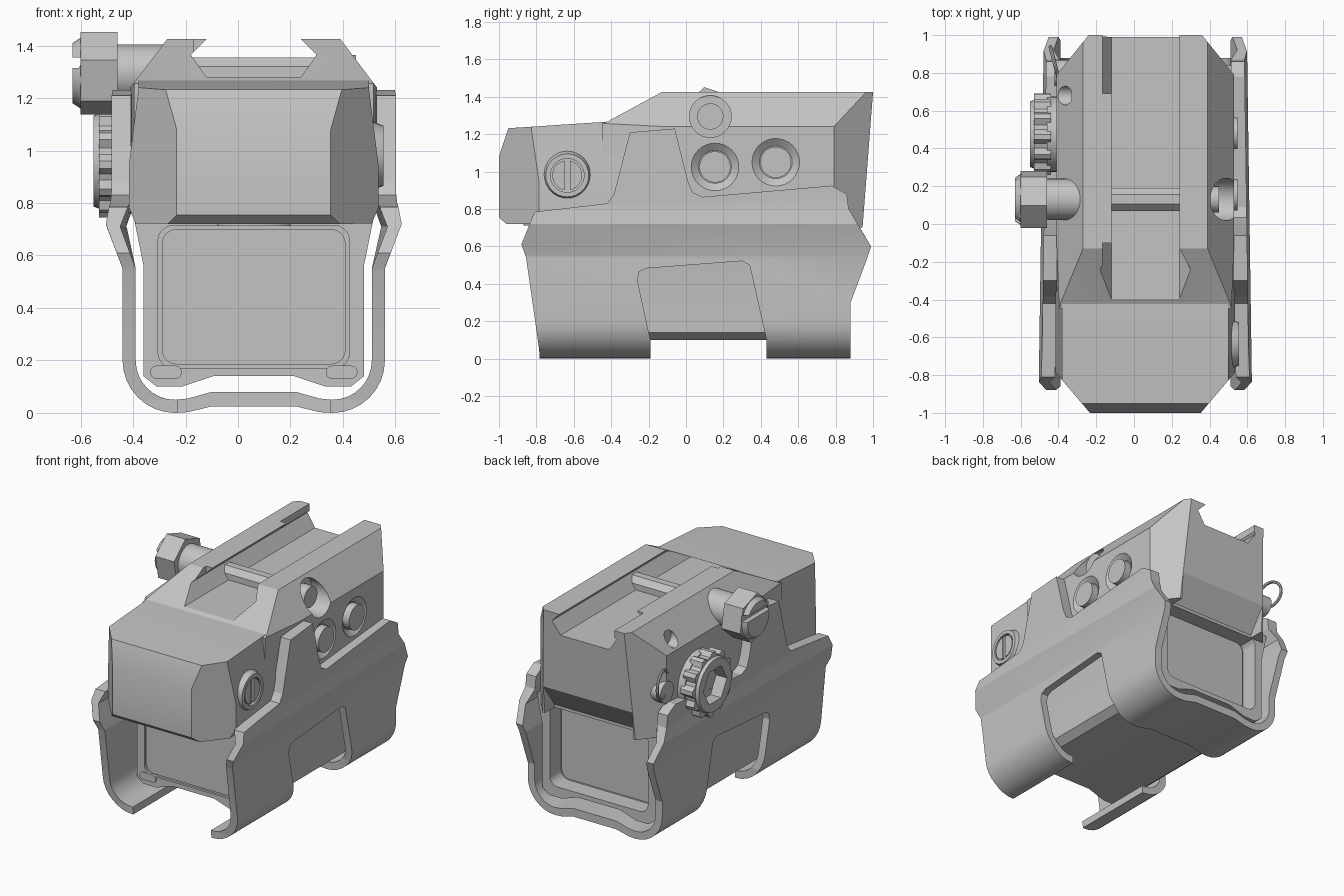
import bpy, bmesh, math
from mathutils import Vector

if "Cube" in bpy.data.objects:
    bpy.data.objects.remove(bpy.data.objects["Cube"], do_unlink=True)

C = 0.06  # centre line of the housing
grey = bpy.data.materials.new("plain grey")
grey.use_nodes = True
grey.diffuse_color = (0.55, 0.55, 0.55, 1)
grey.node_tree.nodes["Principled BSDF"].inputs["Base Color"].default_value = (0.55, 0.55, 0.55, 1)


def prism(name, pts, axis, a, b, end_scale=1.0):
    """Extrude a 2D outline along an axis; end_scale tapers the far end."""
    mid = Vector((sum(p[0] for p in pts), sum(p[1] for p in pts))) / len(pts)
    place = {"x": lambda p, d: (d, p[0], p[1]),
             "y": lambda p, d: (p[0], d, p[1]),
             "z": lambda p, d: (p[0], p[1], d)}[axis]
    bm = bmesh.new()
    near = [bm.verts.new(place(p, a)) for p in pts]
    far = [bm.verts.new(place(mid + (Vector(p) - mid) * end_scale, b)) for p in pts]
    bm.faces.new(near)
    bm.faces.new(far[::-1])
    n = len(pts)
    for i in range(n):
        j = (i + 1) % n
        bm.faces.new((near[i], far[i], far[j], near[j]))
    bmesh.ops.recalc_face_normals(bm, faces=bm.faces)
    me = bpy.data.meshes.new(name)
    bm.to_mesh(me)
    bm.free()
    me.materials.append(grey)
    ob = bpy.data.objects.new(name, me)
    bpy.context.scene.collection.objects.link(ob)
    return ob


def boolean(ob, cutter, op="DIFFERENCE"):
    """Apply a boolean and throw the cutter away."""
    mod = ob.modifiers.new("cut", "BOOLEAN")
    mod.operation, mod.object, mod.solver = op, cutter, "EXACT"
    bpy.context.view_layer.update()
    dg = bpy.context.evaluated_depsgraph_get()
    me = bpy.data.meshes.new_from_object(ob.evaluated_get(dg))
    ob.modifiers.clear()
    ob.data = me
    bpy.data.objects.remove(cutter, do_unlink=True)


def both(half):
    """Mirror an outline of (half width, z) about the centre line."""
    return [(C + u, v) for u, v in half] + [(C - u, v) for u, v in reversed(half)]


def circle(cy, cz, r, n=32, turn=0.0):
    return [(cy + r * math.cos(turn + math.tau * i / n),
             cz + r * math.sin(turn + math.tau * i / n)) for i in range(n)]


def arc(cx, cz, r, a, b, n=6):
    return [(cx + r * math.cos(math.radians(a + (b - a) * i / n)),
             cz + r * math.sin(math.radians(a + (b - a) * i / n))) for i in range(n + 1)]


def rounded(x0, x1, z0, z1, r):
    return (arc(x1 - r, z1 - r, r, 0, 90) + arc(x0 + r, z1 - r, r, 90, 180)
            + arc(x0 + r, z0 + r, r, 180, 270) + arc(x1 - r, z0 + r, r, 270, 360))


def box(x0, x1, y0, y1, z0, z1):
    return prism("cutter", [(x0, y0), (x1, y0), (x1, y1), (x0, y1)], "z", z0, z1)


# Lower housing with a window pocket at each end
lower = prism("lower_housing", both([(0.155, 0.14), (0.275, 0.1), (0.37, 0.1), (0.42, 0.14),
                                     (0.42, 0.56), (0.46, 0.76)]), "y", -0.56, 0.84)
window = rounded(-0.305, 0.425, 0.17, 0.715, 0.06)
boolean(lower, prism("cutter", window, "y", -0.7, -0.545))
boolean(lower, prism("cutter", window, "y", 0.72, 0.95))
for name, y0, y1 in (("front_lens", -0.556, -0.52), ("rear_lens", 0.7, 0.735)):
    prism(name, rounded(-0.29, 0.41, 0.185, 0.70, 0.055), "y", y0, y1)

# Upper housing with the rail groove
upper = prism("upper_housing", both([(0.44, 0.7), (0.47, 0.78), (0.47, 1.24), (0.33, 1.425),
                                     (0.18, 1.425), (0.24, 1.365), (0.18, 1.28)]), "y", -0.5, 1.05)
boolean(upper, prism("cutter", [(-0.45, 0.65), (-0.45, 1.255), (-0.42, 1.268), (-0.13, 1.425),
                                (-0.13, 1.5), (1, 1.5), (1, 1.425), (0.94, 0.65)], "x", -1, 1), "INTERSECT")
boolean(upper, prism("cutter", both([(0.45, -0.6), (0.47, -0.1), (0.47, 0.79), (0.3, 1.0), (0.3, 1.1)]),
                     "z", 0.5, 1.6), "INTERSECT")
boolean(upper, prism("cutter", [(0.99, 0.93), (1.1, 0.93), (1.1, 0.6), (0.84, 0.6), (0.84, 0.72)],
                     "x", C - 0.33, C + 0.33))
for y0, y1 in ((0.69, 1.1), (-0.5, -0.1)):
    boolean(upper, box(-0.167, -0.1, y0, y1, 1.36, 1.6))
boolean(upper, box(0.2, 0.3, -0.5, -0.24, 1.36, 1.6))
boolean(upper, prism("cutter", circle(0.13, 1.295, 0.112), "x", 0.38, 0.7))
boolean(upper, prism("cutter", circle(0.68, 1.3, 0.05, 20), "x", -0.6, -0.33))

# Front hood, faceted
hood = prism("front_hood", both([(0.44, 0.7), (0.475, 0.78), (0.475, 0.95), (0.44, 1.23), (0.44, 1.4)]),
             "y", -1.05, -0.25)
boolean(hood, prism("cutter", [(-0.96, 0.72), (-1, 0.755), (-1, 1.08), (-0.95, 1.232), (-0.42, 1.267),
                               (-0.3, 1.267), (-0.3, 0.73)], "x", -1, 1), "INTERSECT")
boolean(hood, prism("cutter", both([(0.285, -1.01), (0.48, -0.78), (0.48, -0.2)]), "z", 0.5, 1.6),
        "INTERSECT")
prism("underside_sensor", [(C + 0.14 * math.cos(a * math.tau / 24), -0.8 + 0.07 * math.sin(a * math.tau / 24))
                           for a in range(24)], "z", 0.712, 0.73)

# Protective shroud: a U section trimmed by its side outline
outer = [(0.55, 1.26), (0.55, 0.8), (0.565, 0.72), (0.5, 0.55)] + arc(0.3, 0.2, 0.2, 0, -90, 8) \
    + [(0.25, 0.003), (0.16, 0.025)]
inner = [(0.475, 1.26), (0.475, 0.8), (0.51, 0.71), (0.45, 0.55)] + arc(0.3, 0.2, 0.15, 0, -90, 8) \
    + [(0.25, 0.055), (0.16, 0.08)]
left = [(C - u, v) for u, v in outer] + [(C + u, v) for u, v in reversed(outer)]
right = [(C + u, v) for u, v in inner] + [(C - u, v) for u, v in reversed(inner)]
shroud = prism("shroud", left + right, "y", -0.9, 1.05)
for v in shroud.data.vertices:
    if v.co.z > 0.65 and v.co.y > 0:
        v.co.x = C + (v.co.x - C) * 0.95
boolean(shroud, prism("cutter", [
    (-0.78, -0.1), (-0.785, 0.05), (-0.855, 0.54), (-0.88, 0.61), (-0.81, 0.785), (-0.42, 0.83),
    (-0.385, 0.88), (-0.3, 1.21), (-0.06, 1.23), (0.01, 0.95), (0.035, 0.89), (0.09, 0.865),
    (0.78, 0.925), (0.86, 0.88), (0.87, 0.8), (0.99, 0.6), (0.97, 0.54), (0.88, 0.3), (0.88, -0.1)],
    "x", -1, 1), "INTERSECT")
boolean(shroud, prism("cutter", [(-0.19, -0.1), (-0.19, 0.1), (-0.26, 0.42), (-0.25, 0.465), (-0.21, 0.483),
                                 (0.3, 0.522), (0.34, 0.5), (0.43, 0.1), (0.43, -0.1)], "x", -1, 1))
boolean(shroud, box(C - 0.29, C + 0.29, -1, -0.1, -0.1, 0.3))

# Window screws under the front window
for s in (-1, 1):
    prism("window_screw", rounded(C + s * 0.335 - 0.06, C + s * 0.335 + 0.06, 0.13, 0.18, 0.024),
          "y", -0.567, -0.55)

# Buttons in conical dishes on the side of the housing
for y, z in ((0.155, 1.025), (0.48, 1.05)):
    boolean(upper, prism("cutter", circle(y, z, 0.135), "x", 0.536, 0.5, 0.65))
    prism("button", circle(y, z, 0.083), "x", 0.48, 0.548)

# Slotted adjuster on the hood
ring = prism("adjuster_ring", circle(-0.635, 0.98, 0.135), "x", 0.5, 0.555, 0.85)
boolean(ring, prism("cutter", circle(-0.635, 0.98, 0.09), "x", 0.535, 0.6))
dial = prism("adjuster_dial", circle(-0.635, 0.98, 0.08), "x", 0.5, 0.552)
boolean(dial, box(0.54, 0.6, -0.65, -0.62, 0.8, 1.2))

# Cross bolt through the rail
prism("cross_bar", circle(0.13, 1.295, 0.065, 8, math.pi / 8), "x", -0.2, 0.4)
prism("bolt_end", circle(0.13, 1.295, 0.07), "x", 0.36, 0.45)
prism("bolt_sleeve", circle(0.13, 1.295, 0.11), "x", -0.48, -0.27)
nut = prism("bolt_nut", circle(0.13, 1.295, 0.16, 6, math.pi / 2 + 0.2), "x", -0.6, -0.46)
face = prism("bolt_nut_face", circle(0.13, 1.295, 0.135), "x", -0.6, -0.63, 0.85)
for part in (nut, face):
    boolean(part, box(-0.7, -0.595, 0, 0.3, 1.315, 1.355))

# Battery cap with a scalloped grip and hex recess
KY, KZ = 0.475, 0.96
grip = [(KY + r * math.cos(a), KZ + r * math.sin(a)) for i in range(48)
        for a in [math.tau * i / 48] for r in [0.215 if i % 4 < 2 else 0.19]]
cap = prism("battery_cap", grip, "x", -0.44, -0.53)
rim = prism("battery_cap_rim", circle(KY, KZ, 0.185), "x", -0.52, -0.55, 0.94)
for part in (cap, rim):
    boolean(part, prism("cutter", circle(KY, KZ, 0.125, 6), "x", -0.6, -0.47))
prism("battery_tube", circle(KY, KZ, 0.2), "x", -0.35, -0.46)
boss = prism("tether_boss", circle(0.8, 1.0, 0.07, 24), "x", -0.34, -0.42)

# Wire tether
bpy.ops.mesh.primitive_torus_add(major_radius=0.09, minor_radius=0.01, major_segments=28,
                                 minor_segments=8, location=(-0.42, 0.85, 1.07),
                                 rotation=(0, math.pi / 2, 0.25))
tether = bpy.context.object
tether.name = "wire_tether"
tether.data.materials.append(grey)

# Smooth the round surfaces and keep the edges sharp
bpy.ops.object.select_all(action="DESELECT")
for ob in bpy.context.scene.objects:
    if ob.type == "MESH":
        ob.select_set(True)
        bpy.context.view_layer.objects.active = ob
bpy.ops.object.shade_smooth_by_angle(angle=math.radians(20))
